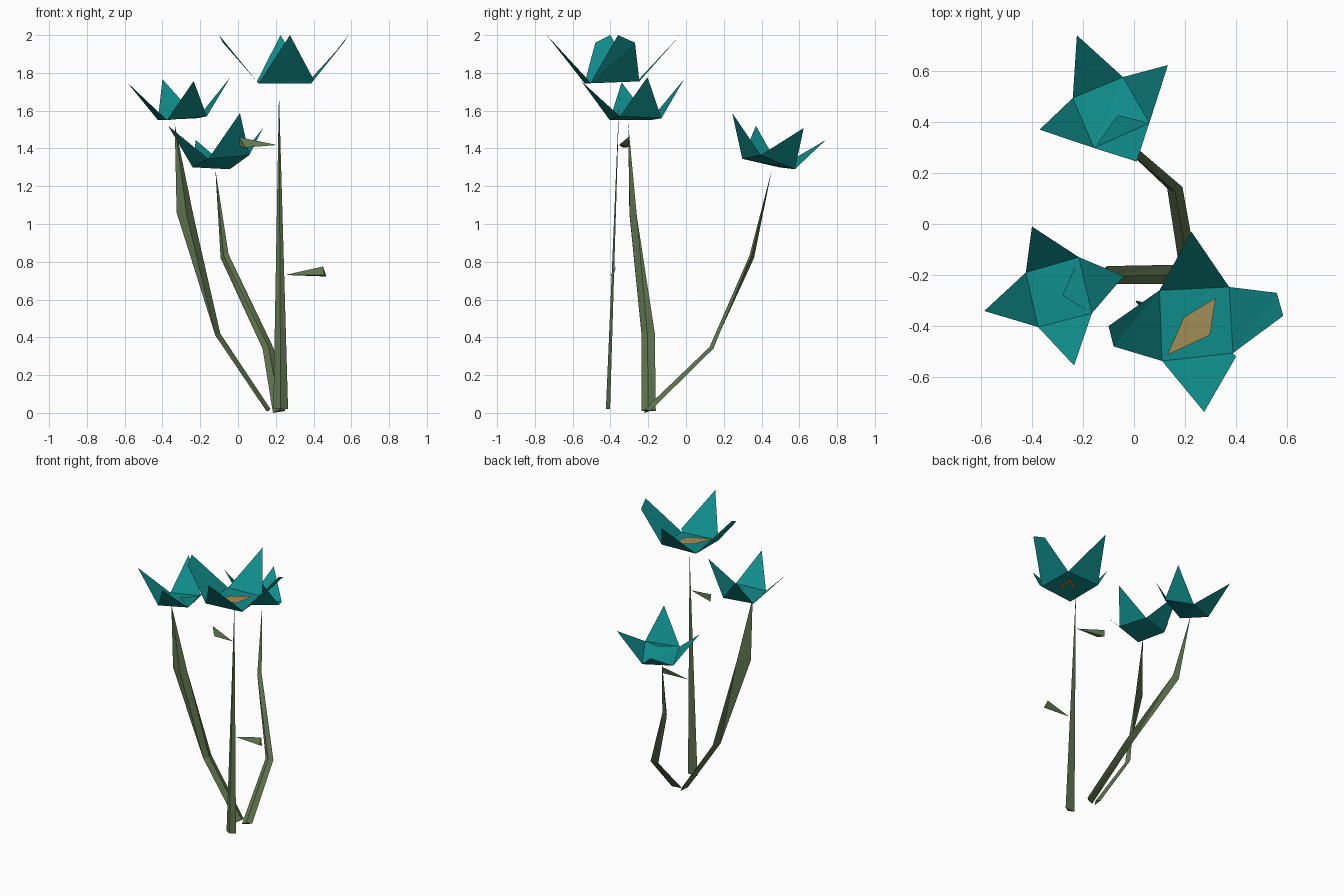
import bpy
import bmesh
from mathutils import Vector

cube = bpy.data.objects.get("Cube")
if cube:
    bpy.data.objects.remove(cube, do_unlink=True)


def make_material(name, colour):
    mat = bpy.data.materials.new(name)
    mat.use_nodes = True
    mat.diffuse_color = (*colour, 1)
    mat.node_tree.nodes["Principled BSDF"].inputs["Base Color"].default_value = (*colour, 1)
    return mat


TEAL = make_material("teal_petal", (.005, .265, .258))
GREEN = make_material("stem_green", (.115, .172, .076))
GOLD = make_material("gold_centre", (.36, .27, .095))


def make_object(name, polygons, material, closed=False):
    """Flat-shaded mesh object from a list of polygons given as points."""
    bm = bmesh.new()
    for points in polygons:
        bm.faces.new([bm.verts.new(p) for p in points])
    bmesh.ops.remove_doubles(bm, verts=bm.verts, dist=.0005)
    bmesh.ops.triangulate(bm, faces=[f for f in bm.faces if len(f.verts) > 3])
    if closed:
        bmesh.ops.recalc_face_normals(bm, faces=bm.faces)
    mesh = bpy.data.meshes.new(name)
    bm.to_mesh(mesh)
    bm.free()
    mesh.materials.append(material)
    obj = bpy.data.objects.new(name, mesh)
    bpy.context.collection.objects.link(obj)
    return obj


def flower(name, base, petals, fold=None):
    """Four-cornered cup floor with one petal rising from each edge."""
    make_object(name + "_base", [base], TEAL)
    faces = []
    for i, tips in enumerate(petals):
        faces.append([base[i], *tips, base[(i + 1) % len(base)]])
    if fold:
        edge, point = fold
        faces.append([base[edge], base[edge + 1], point])
    make_object(name + "_petals", faces, TEAL)


def stem(name, stations, tip, thickness):
    """Three-sided tapering stalk through pairs of edge points."""
    rings = []
    for i, (left, right) in enumerate(stations):
        a, b = Vector(left), Vector(right)
        ahead = Vector(stations[i + 1][0] if i + 1 < len(stations) else tip)
        normal = (b - a).cross(ahead - a).normalized()
        rings.append([a, b, (a + b) / 2 + normal * thickness])
    faces = [rings[0]]
    for low, high in zip(rings, rings[1:]):
        for k in range(3):
            n = (k + 1) % 3
            faces.append([low[k], low[n], high[n], high[k]])
    for k in range(3):
        faces.append([rings[-1][k], rings[-1][(k + 1) % 3], Vector(tip)])
    make_object(name, faces, GREEN, closed=True)


def leaf(name, tip, end):
    """Slim pyramid leaf pointing back at the stem."""
    sides = [[tip, end[k], end[(k + 1) % 3]] for k in range(3)]
    make_object(name, sides + [end], GREEN, closed=True)


# Tall flower
flower("tall_flower",
       [(.10, -.26, 1.755), (.373, -.247, 1.755), (.388, -.506, 1.745), (.11, -.537, 1.745)],
       [[(.225, -.03, 2)],
        [(.56, -.27, 1.96), (.585, -.36, 2)],
        [(.40, -.52, 1.765), (.275, -.737, 2)],
        [(-.08, -.48, 1.96), (-.10, -.40, 2)]])

# Gold centre, with its folded rim showing under the cup
gold_far, gold_left = (.32, -.29), (.196, -.365)
gold_front, gold_right = (.13, -.514), (.298, -.435)
make_object("flower_centre",
            [[(x, y, 1.76) for x, y in (gold_far, gold_left, gold_front, gold_right)]], GOLD)
make_object("flower_centre_rim",
            [[(x, y, 1.742) for x, y in (gold_far, gold_left, (.21, -.39), (.285, -.34),
                                         (.265, -.44), gold_right)]], GOLD)

# Left-hand flower
flower("side_flower",
       [(-.424, -.19, 1.55), (-.216, -.13, 1.56), (-.165, -.35, 1.57), (-.376, -.404, 1.55)],
       [[(-.40, -.01, 1.767)],
        [(-.04, -.204, 1.778)],
        [(-.235, -.555, 1.757)],
        [(-.587, -.341, 1.75)]],
       fold=(1, (-.28, -.28, 1.585)))

# Rear flower
flower("rear_flower",
       [(-.24, .494, 1.30), (-.043, .576, 1.29), (.06, .396, 1.365), (-.157, .298, 1.345)],
       [[(-.224, .74, 1.445)],
        [(.133, .623, 1.508)],
        [(.01, .245, 1.587)],
        [(-.37, .37, 1.52)]],
       fold=(2, (-.063, .427, 1.37)))

# Stems
stem("tall_stem",
     [((.265, -.402, .02), (.187, -.402, .02))],
     (.217, -.352, 1.70), -.022)
stem("side_stem",
     [((.15, -.235, .01), (.16, -.16, .01)),
      ((-.12, -.235, .41), (-.105, -.165, .42)),
      ((-.325, -.30, 1.06), (-.235, -.26, 1.04))],
     (-.335, -.306, 1.53), .02)
stem("rear_stem",
     [((.185, -.22, 0), (.25, -.19, .01)),
      ((.13, .14, .34), (.19, .145, .34)),
      ((-.092, .36, .82), (-.05, .35, .84))],
     (-.12, .455, 1.29), .02)

# Small leaves on the tall stem
leaf("upper_leaf", (.207, -.355, 1.418),
     [(.005, -.305, 1.46), (.01, -.30, 1.407), (.04, -.335, 1.405)])
leaf("lower_leaf", (.25, -.385, .73),
     [(.45, -.37, .775), (.468, -.385, .722), (.455, -.40, .73)])
